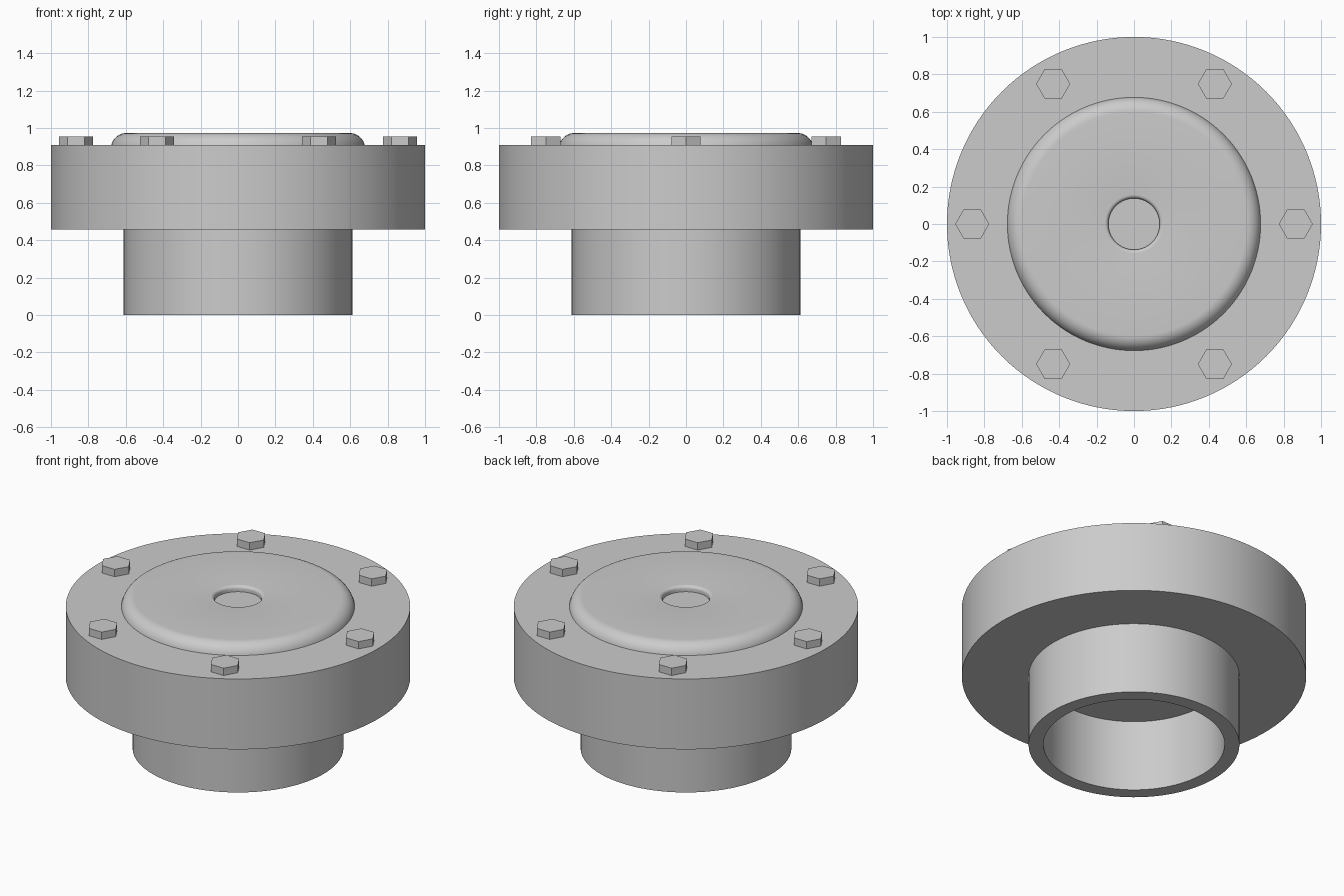
import bpy, bmesh
from math import sin, cos, pi, radians

if "Cube" in bpy.data.objects:
    bpy.data.objects.remove(bpy.data.objects["Cube"], do_unlink=True)

GREY = (0.6, 0.6, 0.6, 1)
steel = bpy.data.materials.new("plain grey metal")
steel.use_nodes = True
steel.diffuse_color = GREY
steel.node_tree.nodes["Principled BSDF"].inputs["Base Color"].default_value = GREY


def lathe(name, profile, sides=128, smooth=True, location=(0, 0, 0)):
    """Spin an (r, z) profile round the z axis."""
    bm = bmesh.new()
    verts = [bm.verts.new((r, 0, z)) for r, z in profile]
    edges = [bm.edges.new(pair) for pair in zip(verts, verts[1:])]
    bmesh.ops.spin(bm, geom=verts + edges, cent=(0, 0, 0), axis=(0, 0, 1),
                   angle=2 * pi, steps=sides, use_merge=False)
    bmesh.ops.remove_doubles(bm, verts=bm.verts, dist=1e-4)
    bmesh.ops.recalc_face_normals(bm, faces=bm.faces)
    # Open shells must still face upwards on their flat areas
    if max(bm.faces, key=lambda f: f.calc_center_median().z).normal.z < 0:
        bmesh.ops.reverse_faces(bm, faces=bm.faces)
    mesh = bpy.data.meshes.new(name)
    bm.to_mesh(mesh)
    bm.free()
    mesh.materials.append(steel)
    obj = bpy.data.objects.new(name, mesh)
    obj.location = location
    bpy.context.collection.objects.link(obj)
    if smooth:
        bpy.ops.object.select_all(action="DESELECT")
        obj.select_set(True)
        bpy.context.view_layer.objects.active = obj
        bpy.ops.object.shade_smooth_by_angle(angle=radians(30))
    return obj


def arc(r, z, radius, start, end, steps=10):
    """Points of an arc in the (r, z) plane, angles in degrees."""
    angles = [radians(start + (end - start) * i / steps) for i in range(steps + 1)]
    return [(r + radius * cos(a), z + radius * sin(a)) for a in angles]


FLANGE_BOTTOM, FLANGE_TOP, COVER_TOP = 0.457, 0.908, 0.973

# Hollow neck below the flange
lathe("neck_pipe", [(0.526, FLANGE_BOTTOM), (0.526, 0), (0.612, 0),
                    (0.612, FLANGE_BOTTOM)])

# Solid flange disc
lathe("flange", [(0, FLANGE_BOTTOM), (1, FLANGE_BOTTOM), (1, FLANGE_TOP),
                 (0, FLANGE_TOP)])

# Raised cover with a rounded rim and a shallow round-lipped recess
lathe("cover", arc(0.597, COVER_TOP - 0.082, 0.082, 12, 90)
      + arc(0.157, COVER_TOP - 0.02, 0.02, 90, 180, 6)
      + [(0.137, 0.937), (0, 0.937)])

# Ring of six hexagonal bolt heads
for i in range(6):
    a = i * pi / 3
    lathe(f"bolt_head_{i + 1}",
          [(0, 0), (0.091, 0), (0.091, 0.047), (0, 0.047)],
          sides=6, smooth=False,
          location=(0.865 * cos(a), 0.865 * sin(a), FLANGE_TOP))
